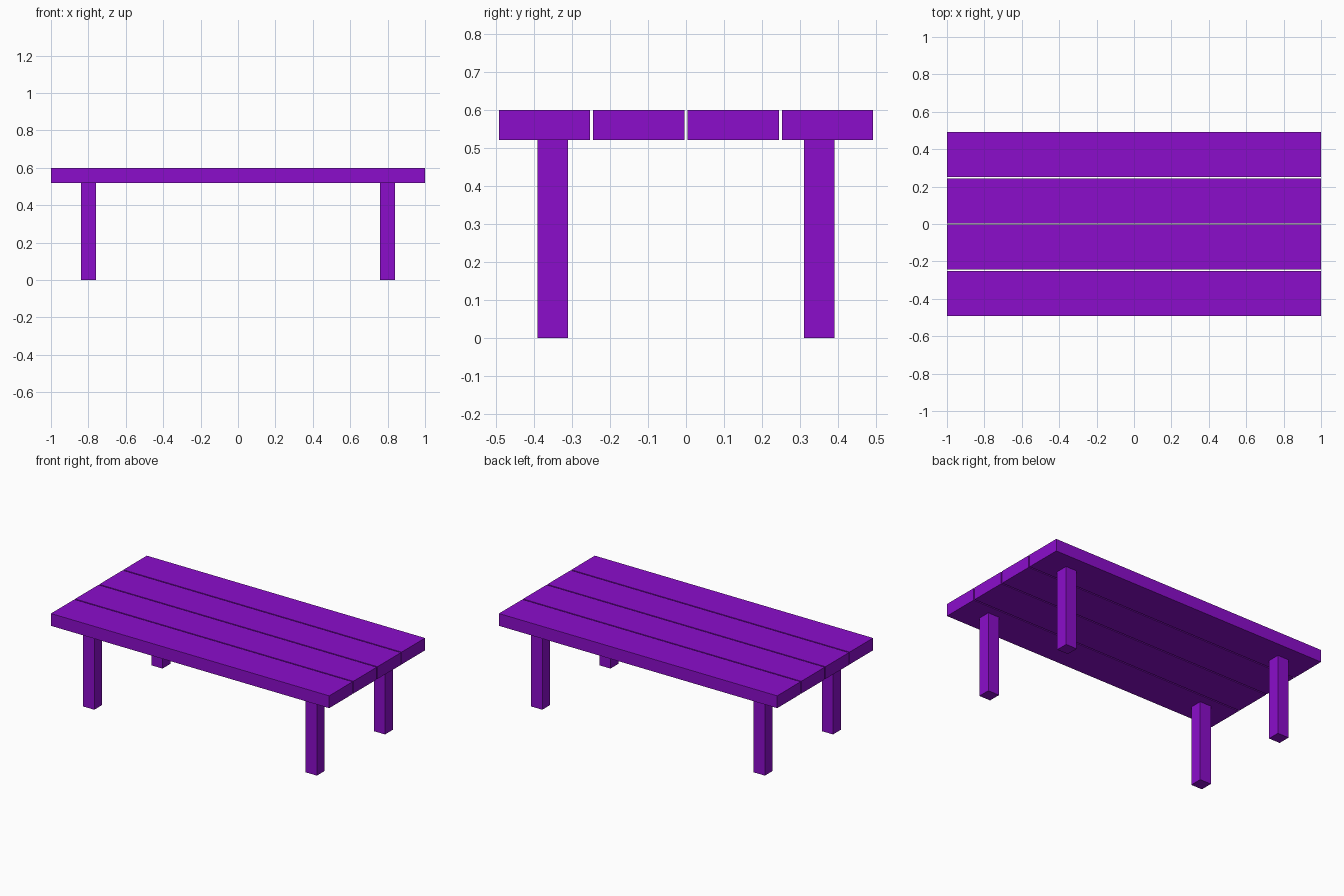
import bpy

if "Cube" in bpy.data.objects:
    bpy.data.objects.remove(bpy.data.objects["Cube"])

purple = bpy.data.materials.new("purple_paint")
purple.diffuse_color = (0.26, 0.004, 0.60, 1.0)
purple.use_nodes = True
purple.node_tree.nodes["Principled BSDF"].inputs["Base Color"].default_value = purple.diffuse_color


def box(name, center, size):
    bpy.ops.mesh.primitive_cube_add(size=1, location=center)
    obj = bpy.context.object
    obj.name = name
    obj.scale = size
    bpy.ops.object.transform_apply(location=False, rotation=False, scale=True)
    obj.data.materials.append(purple)
    return obj


# Tabletop: four long planks with narrow gaps
PLANK_PITCH = 0.248
for i in range(4):
    box(f"top_plank_{i + 1}", (0, (i - 1.5) * PLANK_PITCH, 0.56), (2.0, 0.24, 0.08))

# Square legs, one near each corner
for side, x in (("left", -0.8), ("right", 0.8)):
    for end, y in (("front", -0.35), ("back", 0.35)):
        box(f"{end}_{side}_leg", (x, y, 0.26), (0.08, 0.08, 0.52))
